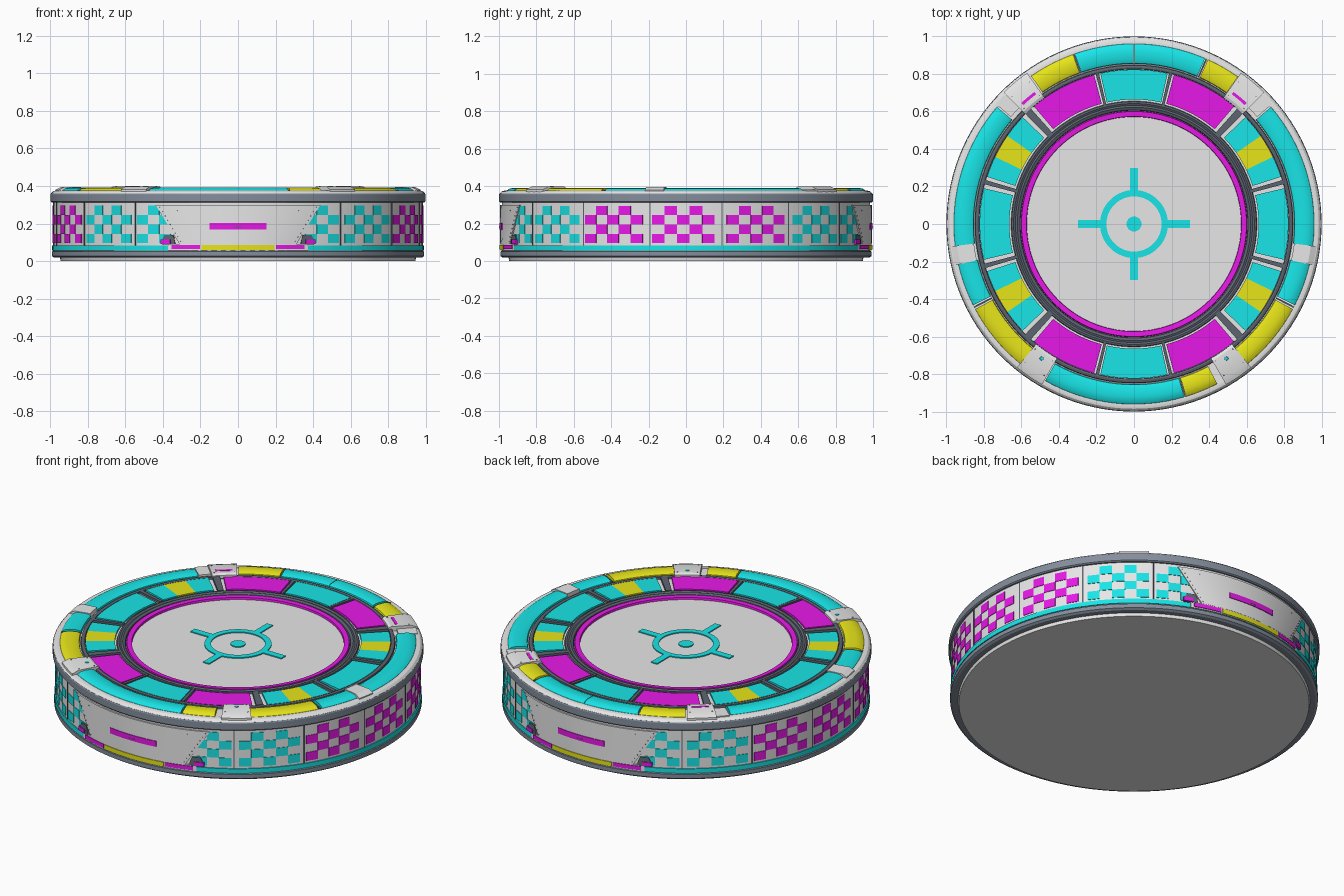
import bpy, bmesh, math
from mathutils import Matrix

if "Cube" in bpy.data.objects:
    bpy.data.objects.remove(bpy.data.objects["Cube"])


def material(name, rgb):
    m = bpy.data.materials.new(name)
    m.diffuse_color = (*rgb, 1)
    m.use_nodes = True
    m.node_tree.nodes["Principled BSDF"].inputs["Base Color"].default_value = m.diffuse_color
    return m


LIGHT = material("light grey", (0.8, 0.8, 0.8))
STEEL = material("steel grey", (0.23, 0.27, 0.33))
SLATE = material("slate grey", (0.11, 0.13, 0.165))
CYAN = material("cyan", (0.01, 0.82, 0.84))
MAGENTA = material("magenta", (0.83, 0.01, 0.83))
YELLOW = material("yellow", (0.82, 0.8, 0.01))


def finish(name, bm, mat):
    bmesh.ops.recalc_face_normals(bm, faces=bm.faces)
    me = bpy.data.meshes.new(name)
    bm.to_mesh(me)
    bm.free()
    me.materials.append(mat)
    ob = bpy.data.objects.new(name, me)
    bpy.context.collection.objects.link(ob)
    return ob


def polar(r, deg, z):
    a = math.radians(deg)
    return (r * math.cos(a), r * math.sin(a), z)


def lathe(name, profile, mat, closed=True, segs=120):
    """Full turn of an (r, z) profile; closed loops make rings."""
    bm = bmesh.new()
    rows = [[bm.verts.new(polar(max(r, 1e-5), 360 * i / segs, z)) for r, z in profile]
            for i in range(segs)]
    n = len(profile)
    for i in range(segs):
        a, b = rows[i], rows[(i + 1) % segs]
        for j in range(n if closed else n - 1):
            k = (j + 1) % n
            bm.faces.new((a[j], b[j], b[k], a[k]))
    bmesh.ops.remove_doubles(bm, verts=bm.verts, dist=1e-4)
    return finish(name, bm, mat)


def sweep(name, profile, spans, mat):
    """Capped arcs of a closed (r, z[, angle scale]) profile over each (start, end) in degrees."""
    bm = bmesh.new()
    for a0, a1 in spans:
        steps = max(1, math.ceil(abs(a1 - a0) / 3))
        mid, half = (a0 + a1) / 2, (a1 - a0) / 2
        rows = []
        for i in range(steps + 1):
            t = 2 * i / steps - 1
            rows.append([bm.verts.new(polar(p[0], mid + t * half * (p[2] if len(p) > 2 else 1), p[1]))
                         for p in profile])
        n = len(profile)
        for a, b in zip(rows, rows[1:]):
            for j in range(n):
                k = (j + 1) % n
                bm.faces.new((a[j], b[j], b[k], a[k]))
        bm.faces.new(rows[0])
        bm.faces.new(rows[-1])
    return finish(name, bm, mat)


def rect(r0, r1, z0, z1):
    return [(r0, z0), (r1, z0), (r1, z1), (r0, z1)]


def quad(spans):
    """Repeat spans in all four quadrants."""
    out = []
    for a, b in spans:
        out += [(a, b), (180 - b, 180 - a), (180 + a, 180 + b), (-b, -a)]
    return out


def around(centres, half):
    return [(c - half, c + half) for c in centres]


def studs(name, places, radius, depth, mat):
    """Small round heads: (location, outward angle or None for up)."""
    bm = bmesh.new()
    for loc, out in places:
        made = bmesh.ops.create_cone(bm, cap_ends=True, segments=8, radius1=radius,
                                     radius2=radius * 0.8, depth=depth)["verts"]
        if out is not None:
            rot = Matrix.Rotation(math.radians(out), 3, 'Z') @ Matrix.Rotation(math.pi / 2, 3, 'Y')
            bmesh.ops.rotate(bm, verts=made, cent=(0, 0, 0), matrix=rot)
        bmesh.ops.translate(bm, verts=made, vec=loc)
    return finish(name, bm, mat)


# Main drum and its base
lathe("drum_body", [(0, 0), (0.945, 0), (0.95, 0.022), (0.985, 0.03), (0.985, 0.36), (0.98, 0.37),
                    (0.655, 0.37), (0.652, 0.362), (0, 0.362)], LIGHT, False)
lathe("base_ring", [(0.94, 0.018), (0.98, 0.018), (0.992, 0.026), (0.992, 0.05), (0.98, 0.056),
                    (0.94, 0.056)], STEEL)
lathe("lower_trim", rect(0.97, 0.991, 0.056, 0.083), CYAN)
lathe("upper_rim", [(0.97, 0.312), (0.994, 0.312), (1.0, 0.318), (1.0, 0.355), (0.997, 0.361),
                    (0.97, 0.361)], STEEL)
lathe("top_lip", [(0.955, 0.36), (0.997, 0.36), (0.985, 0.372), (0.97, 0.376), (0.955, 0.374)], LIGHT)

# Wall dividers
sweep("wall_divider", rect(0.975, 0.988, 0.083, 0.312),
      around([s + k * 11.25 for s in (0, 180) for k in (-5, -3, -1, 1, 3, 5)], 0.2), SLATE)

# Checkered wall panels
patches = {CYAN: [[], []], MAGENTA: [[], []]}
for side in (0, 180):
    for panel in range(-2, 3):
        mat = CYAN if abs(panel) == 2 else MAGENTA
        for col in range(5):
            a = side + panel * 22.5 + (col - 2.5) * 3.9 - (0.8 if panel in (-1, 0) else 0)
            patches[mat][col % 2].append((a, a + 3.9))
    for s in (-1, 1):
        for col, a in enumerate((57.0, 60.9, 64.8)):
            c = side + s * (a + 1.95)
            patches[CYAN][col % 2].append((c - 1.95, c + 1.95))
for mat, sets in patches.items():
    for row in range(4):
        z = 0.095 + row * 0.05
        sweep("wall_check_" + mat.name, rect(0.98, 0.988, z, z + 0.05), sets[row % 2], mat)

# Front and back access plates with slot, brackets and lower strips
ends = (90, 270)
sweep("access_plate", [(0.975, 0.092, 0.7), (0.994, 0.092, 0.7), (0.994, 0.298), (0.975, 0.298)],
      around(ends, 26.2), LIGHT)
sweep("plate_slot", rect(0.985, 0.998, 0.169, 0.202), around(ends, 8.7), MAGENTA)
sweep("slot_handle", rect(0.985, 0.999, 0.178, 0.183), around(ends, 1), SLATE)
sweep("plate_bracket", [(0.97, 0.088, 1.3), (0.995, 0.088, 1.3), (0.995, 0.115, 1.2),
                        (0.993, 0.14, 0.8), (0.97, 0.14, 0.8)],
      around([e + s * 21.9 for e in ends for s in (-1, 1)], 1.7), SLATE)
sweep("bracket_light", rect(0.98, 0.9995, 0.09, 0.114),
      around([e + s * 22.8 for e in ends for s in (-1, 1)], 1.6), MAGENTA)
sweep("strip_backing", rect(0.98, 0.993, 0.056, 0.092), around(ends, 22), LIGHT)
sweep("strip_yellow", rect(0.98, 0.997, 0.06, 0.086), around(ends, 11.3), YELLOW)
sweep("strip_magenta", rect(0.98, 0.997, 0.063, 0.086),
      around([e + s * 16.3 for e in ends for s in (-1, 1)], 4.6), MAGENTA)
rivets = []
for e in ends:
    for s in (-1, 1):
        for i in range(9):
            t = i / 8
            a = e + s * (18 + 6.8 * t)
            rivets.append((polar(0.994, a, 0.105 + 0.18 * t), a))
        rivets.append((polar(0.994, e + s * 19, 0.27), e + s * 19))
studs("plate_rivet", rivets, 0.0025, 0.004, STEEL)

# Outer top ring: domed coloured segments
dome = [(0.853, 0.365), (0.857, 0.382), (0.875, 0.39), (0.92, 0.391), (0.945, 0.386),
        (0.96, 0.376), (0.964, 0.365)]
sweep("ring_segment_cyan", dome,
      [(66.8, 89.9), (90.1, 109.2), (-7, 40.5), (-26.8, -13), (-119.5, -73.8), (193, 206.8),
       (187, 139.5)], CYAN)
sweep("ring_segment_yellow", dome,
      [(109.8, 124.8), (54.8, 65.8), (-51.5, -28.2), (-73.2, -62.5), (208.2, 231)], YELLOW)
sweep("ring_gap", rect(0.853, 0.962, 0.365, 0.38),
      around([109.5, 66.3, -27.5, -73.5, 207.5], 0.25), SLATE)

# Clamp plates over the outer ring
big = [130, 50, 235.5, 304.5]
sweep("clamp_plate", [(0.825, 0.365), (0.825, 0.39), (0.84, 0.397), (0.95, 0.397), (0.987, 0.382),
                      (0.987, 0.365)], around(big, 4.7), LIGHT)
sweep("clamp_wing", rect(0.87, 0.975, 0.365, 0.381), [(41, 46), (134, 139)], LIGHT)
sweep("side_clamp", [(0.86, 0.365), (0.86, 0.395), (0.95, 0.395), (0.98, 0.38), (0.98, 0.365)],
      around([-10, 190], 3), LIGHT)
sweep("clamp_slot", rect(0.866, 0.882, 0.39, 0.399), around(big[:2], 3), MAGENTA)
studs("clamp_button", [(polar(0.87, a, 0.397), None) for a in big[2:]], 0.012, 0.006, CYAN)
studs("clamp_screw", [(polar(r, a + d, 0.397), None) for a in big for d in (-3.7, 3.7)
                      for r in (0.85, 0.94)], 0.004, 0.004, STEEL)

# Dark channels framing the inner panels
lathe("outer_channel", [(0.824, 0.368), (0.826, 0.381), (0.834, 0.384), (0.846, 0.381),
                        (0.85, 0.366)], SLATE)
lathe("inner_channel", [(0.604, 0.36), (0.608, 0.375), (0.622, 0.381), (0.632, 0.377), (0.642, 0.382),
                        (0.652, 0.38), (0.656, 0.368)], SLATE)

# Inner panels and dividers
panel = rect(0.664, 0.823, 0.368, 0.381)
sweep("inner_panel_cyan", panel, quad([(17.8, 25.8), (34.8, 43.8)])
      + around([0, 180], 13.4) + around([90, 270], 12.6), CYAN)
sweep("inner_panel_magenta", panel, quad([(49.6, 75)]), MAGENTA)
sweep("inner_panel_yellow", panel, quad([(25.8, 34.8)]), YELLOW)
sweep("inner_divider", rect(0.65, 0.826, 0.368, 0.384),
      quad([(14.9, 16.5), (45.4, 48.2), (75.7, 76.9)]), SLATE)

# Central floor: bright border and target mark
lathe("floor_border", [(0.571, 0.36), (0.573, 0.374), (0.6, 0.376), (0.604, 0.36)], MAGENTA)
lathe("target_ring", rect(0.147, 0.181, 0.36, 0.368), CYAN, segs=64)
lathe("target_hub", [(0, 0.368), (0.04, 0.368), (0.04, 0.36)], CYAN, False, 32)
bm = bmesh.new()
for dx, dy in ((1, 0), (-1, 0), (0, 1), (0, -1)):
    vs = bmesh.ops.create_cube(bm, size=1)["verts"]
    bmesh.ops.scale(bm, verts=vs, vec=(0.125 if dx else 0.04, 0.125 if dy else 0.04, 0.008))
    bmesh.ops.translate(bm, verts=vs, vec=(dx * 0.237, dy * 0.237, 0.364))
finish("target_bar", bm, CYAN)

# Smooth curved surfaces, keep hard edges
bpy.ops.object.select_all(action='SELECT')
bpy.context.view_layer.objects.active = bpy.data.objects["drum_body"]
bpy.ops.object.shade_smooth_by_angle(angle=math.radians(25))
